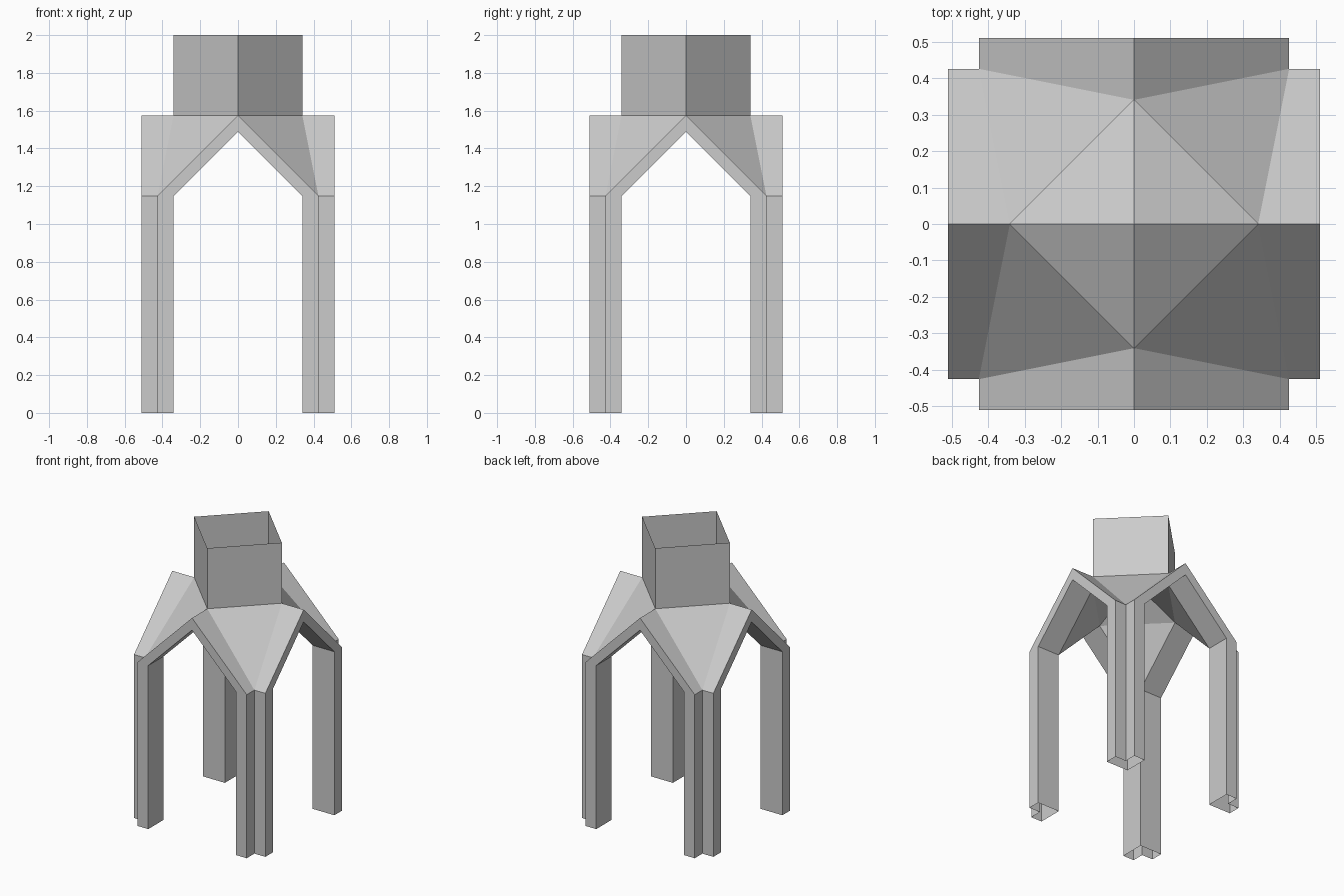
import bpy, bmesh

if "Cube" in bpy.data.objects:
    bpy.data.objects.remove(bpy.data.objects["Cube"])

U = 2 / 23.5  # module: every dimension is a multiple of this


def build(name, faces):
    """Make an object from one quadrant of faces, repeated in all four quadrants."""
    bm = bmesh.new()
    for sx in (1, -1):
        for sy in (1, -1):
            for pts in faces:
                bm.faces.new([bm.verts.new((sx * x * U, sy * y * U, z * U)) for x, y, z in pts])
    bmesh.ops.remove_doubles(bm, verts=bm.verts, dist=1e-4)
    bmesh.ops.recalc_face_normals(bm, faces=bm.faces)
    me = bpy.data.meshes.new(name)
    bm.to_mesh(me)
    bm.free()
    ob = bpy.data.objects.new(name, me)
    bpy.context.collection.objects.link(ob)


def swapped(faces):
    """Add the same faces reflected across the x = y diagonal."""
    return faces + [[(y, x, z) for x, y, z in reversed(f)] for f in faces]


LEG, RIDGE, SOFFIT, APEX, TOP = 13.5, 18.5, 17.5, 19.5, 23.5

# L-section hollow legs, open at the foot
section = [(4, 4), (6, 4), (6, 5), (5, 5), (5, 6), (4, 6)]
build("legs", [[(*a, 0), (*b, 0), (*b, LEG), (*a, LEG)]
               for a, b in zip(section, section[1:] + section[:1])])

# Gabled arches: roof slope, front fascia and soffit
gable = [
    [(0, 4, RIDGE), (0, 6, RIDGE), (5, 6, LEG), (5, 5, LEG)],
    [(0, 6, RIDGE), (0, 6, SOFFIT), (4, 6, LEG), (5, 6, LEG)],
    [(0, 6, SOFFIT), (0, 4, SOFFIT), (4, 4, LEG), (4, 6, LEG)],
]
# Corner triangles outside and inside
corners = [
    [(0, 4, RIDGE), (5, 5, LEG), (4, 0, RIDGE)],
    [(0, 4, SOFFIT), (4, 0, SOFFIT), (4, 4, LEG)],
]
# Low pyramid closing the vault inside the tower
ceiling = [[(0, 4, SOFFIT), (4, 0, SOFFIT), (0, 0, APEX)]]
build("arched_vault", swapped(gable) + corners)
build("pyramid_ceiling", ceiling)

# Open diamond tower
build("tower", [[(0, 4, SOFFIT), (4, 0, SOFFIT), (4, 0, TOP), (0, 4, TOP)]])
